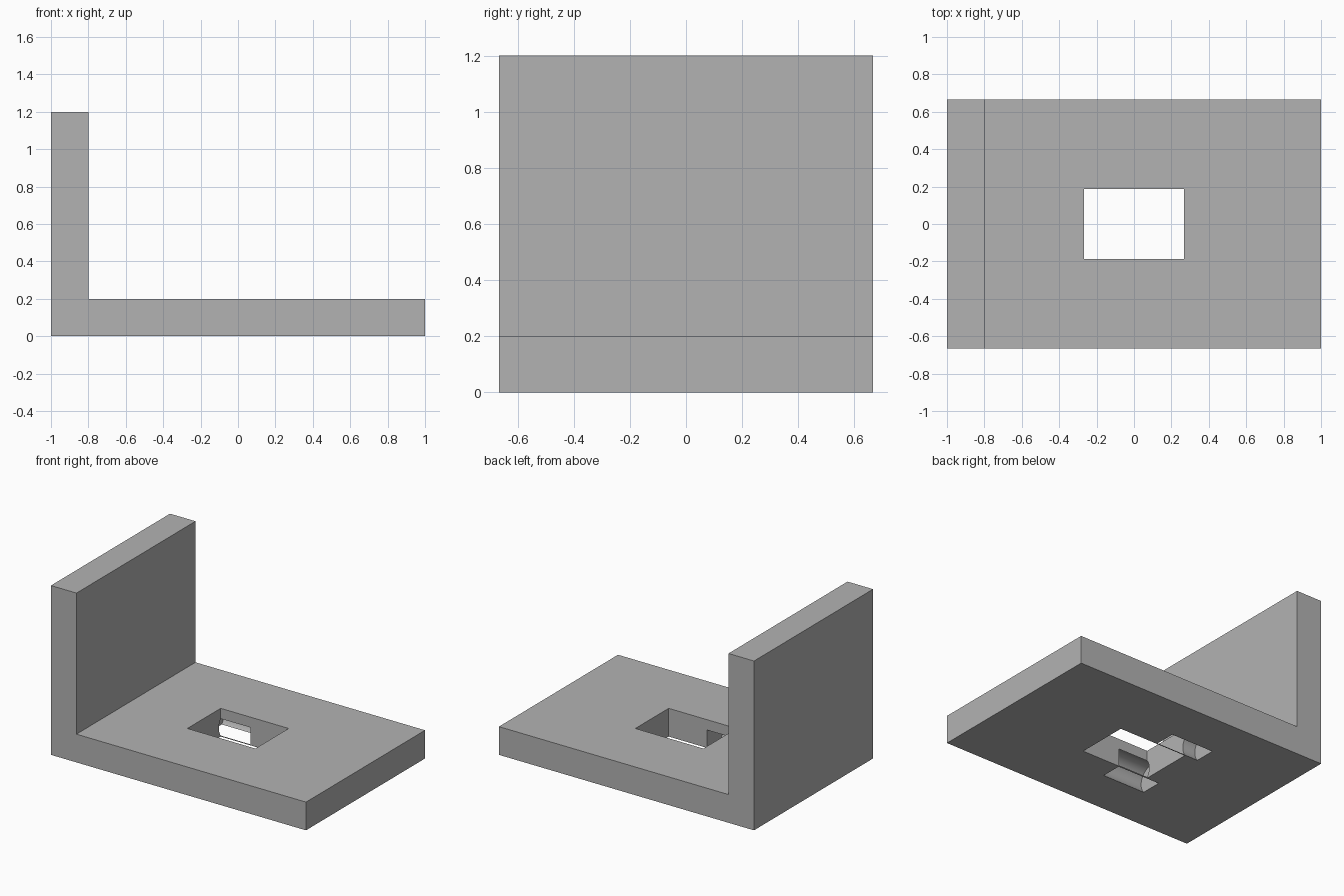
import bpy
import bmesh
import math

cube = bpy.data.objects.get("Cube")
if cube:
    bpy.data.objects.remove(cube, do_unlink=True)

grey = bpy.data.materials.new("plain grey")
grey.use_nodes = True
colour = (0.45, 0.45, 0.45, 1)
grey.diffuse_color = colour
grey.node_tree.nodes["Principled BSDF"].inputs["Base Color"].default_value = colour

U = 1 / 15           # design unit
HALF_DEPTH = 10 * U


def add_object(name, bm):
    bmesh.ops.recalc_face_normals(bm, faces=bm.faces)
    mesh = bpy.data.meshes.new(name)
    bm.to_mesh(mesh)
    bm.free()
    mesh.materials.append(grey)
    obj = bpy.data.objects.new(name, mesh)
    bpy.context.collection.objects.link(obj)
    return obj


def extrude(name, profile, axis, start, end):
    """Extrude a 2D profile along x or y."""
    bm = bmesh.new()
    place = (lambda a, b: (start, a, b)) if axis == "x" else (lambda a, b: (a, start, b))
    face = bm.faces.new([bm.verts.new(place(a, b)) for a, b in profile])
    moved = bmesh.ops.extrude_face_region(bm, geom=[face])["geom"]
    step = (end - start, 0, 0) if axis == "x" else (0, end - start, 0)
    bmesh.ops.translate(bm, vec=step,
                        verts=[v for v in moved if isinstance(v, bmesh.types.BMVert)])
    return add_object(name, bm)


# L-shaped bracket: base plate and upright wall
outline = [(-1, 0), (1, 0), (1, 0.2), (-0.8, 0.2), (-0.8, 1.2), (-1, 1.2)]
bracket = extrude("angle_bracket", outline, "y", -HALF_DEPTH, HALF_DEPTH)

# Rectangular window through the base
hx, z0, z1 = 4 * U, -0.1, 0.3
window = [(-hx, z0), (hx, z0), (hx, z1), (-hx, z1)]
cutters = [extrude("window_cutter", window, "y", -2.8 * U, 2.8 * U)]

# Round snap-in grooves under both long sides of the window
SIDES = 48
for side, label in ((-1, "front"), (1, "back")):
    angles = [2 * math.pi * i / SIDES for i in range(SIDES)]
    circle = [(side * 4 * U + 1.5 * U * math.cos(a), U + 1.5 * U * math.sin(a))
              for a in angles]
    cutters.append(extrude(label + "_groove_cutter", circle, "x", -5.5 * U, -0.5 * U))

# Cut the openings, then drop the cutters
bpy.context.view_layer.objects.active = bracket
bracket.select_set(True)
for cutter in cutters:
    cutter.hide_render = True
    mod = bracket.modifiers.new("cut", "BOOLEAN")
    mod.operation = "DIFFERENCE"
    mod.solver = "EXACT"
    mod.object = cutter
    bpy.ops.object.modifier_apply(modifier=mod.name)
for cutter in cutters:
    bpy.data.objects.remove(cutter, do_unlink=True)

# Smooth grooves, crisp corners
bpy.ops.object.select_all(action="DESELECT")
bracket.select_set(True)
bpy.ops.object.shade_smooth_by_angle(angle=math.radians(30))
